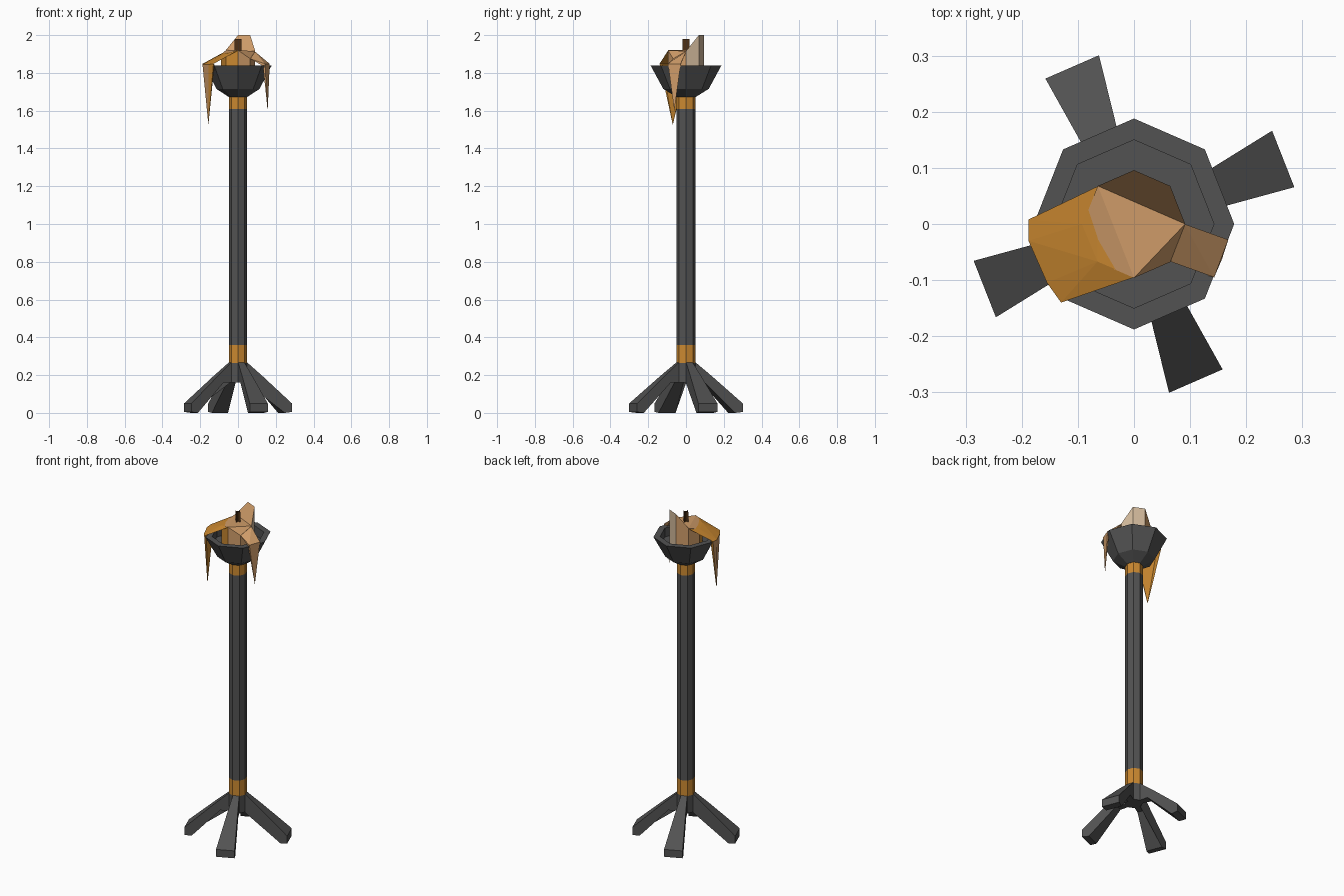
import bpy, bmesh, math
from mathutils import Vector

if "Cube" in bpy.data.objects:
    bpy.data.objects.remove(bpy.data.objects["Cube"])

SX = 0.95  # the whole stand is slightly narrower in x


def mat(name, rgb):
    m = bpy.data.materials.new(name)
    m.diffuse_color = (*rgb, 1)
    m.use_nodes = True
    m.node_tree.nodes["Principled BSDF"].inputs["Base Color"].default_value = m.diffuse_color
    return m


IRON = mat("dark iron", (0.085, 0.085, 0.085))
GOLD = mat("gold", (0.60, 0.25, 0.03))
TAN = mat("tan wax", (0.62, 0.33, 0.14))
CREAM = mat("cream wax", (0.66, 0.50, 0.34))
BROWN = mat("wick brown", (0.075, 0.03, 0.008))


def finish(name, bm, mats, rule=None, recalc=True):
    if recalc:
        bmesh.ops.recalc_face_normals(bm, faces=bm.faces)
    bm.normal_update()
    if rule:
        for f in bm.faces:
            f.material_index = rule(f)
    me = bpy.data.meshes.new(name)
    bm.to_mesh(me)
    bm.free()
    for m in mats:
        me.materials.append(m)
    ob = bpy.data.objects.new(name, me)
    bpy.context.collection.objects.link(ob)
    return ob


def lathe(profile):
    """Eight-sided turned solid from (radius, z) pairs, capped at both ends."""
    bm = bmesh.new()
    rings = [[bm.verts.new((r * SX * math.cos(i * math.pi / 4),
                            r * math.sin(i * math.pi / 4), z)) for i in range(8)]
             for r, z in profile]
    for a, b in zip(rings, rings[1:]):
        for i in range(8):
            j = (i + 1) % 8
            bm.faces.new((a[i], a[j], b[j], b[i]))
    bm.faces.new(rings[0][::-1])
    bm.faces.new(rings[-1])
    return bm


def hull(points):
    bm = bmesh.new()
    vs = [bm.verts.new(p) for p in points]
    r = bmesh.ops.convex_hull(bm, input=vs)
    loose = [g for g in set(r["geom_interior"] + r["geom_unused"])
             if isinstance(g, bmesh.types.BMVert)]
    bmesh.ops.delete(bm, geom=loose, context='VERTS')
    return bm


# Pole with two gold collars, coloured by height
def collar(f):
    z = f.calc_center_median().z
    return int(0.27 < z < 0.36 or 1.61 < z < 1.675)


R = 0.051
finish("pole", lathe([(R, z) for z in (0.16, 0.265, 0.36, 1.61, 1.675)]),
       [IRON, GOLD], collar)

# Bowl with flat rim and sunken floor
finish("bowl", lathe([(0.052, 1.673), (0.12, 1.715), (0.188, 1.84),
                      (0.15, 1.84), (0.15, 1.785)]), [IRON])

# Four splayed legs, widening towards the foot
LEG = [(0.04, 0.27), (0.05, 0.265), (0.135, 0.195), (0.303, 0.05),
       (0.303, 0.005), (0.262, 0.0), (0.098, 0.16), (0.04, 0.16)]
for k in range(4):
    ang = math.radians(22.5 + 90 * k)
    bm = bmesh.new()
    sides = []
    for s in (-1, 1):
        row = []
        for r, z in LEG:
            w = s * (0.019 + 0.14 * (r - 0.05))
            x = r * math.cos(ang) - w * math.sin(ang)
            y = r * math.sin(ang) + w * math.cos(ang)
            row.append(bm.verts.new((x * SX, y, z)))
        sides.append(row)
    n = len(LEG)
    for i in range(n):
        j = (i + 1) % n
        bm.faces.new((sides[0][i], sides[0][j], sides[1][j], sides[1][i]))
    bm.faces.new(sides[0])
    bm.faces.new(sides[1])
    bmesh.ops.triangulate(bm, faces=[f for f in bm.faces if len(f.verts) > 4])
    finish(f"leg_{k + 1}", bm, [IRON])

# Candle stub: eight-sided, high at the back, melted at the front
TOP_Z = [1.915, 2.0, 2.0, 1.92, 1.895, 1.90, 1.92, 1.875]
bm = bmesh.new()
lo, hi = [], []
for i, z in enumerate(TOP_Z):
    a = i * math.pi / 4
    x, y = 0.096 * SX * math.cos(a), 0.096 * math.sin(a)
    lo.append(bm.verts.new((x, y, 1.785)))
    hi.append(bm.verts.new((x, y, z)))
for i in range(8):
    j = (i + 1) % 8
    bm.faces.new((lo[i], lo[j], hi[j], hi[i]))
bm.faces.new(lo[::-1])
for f in ((0, 1, 2, 3), (0, 3, 6), (3, 4, 5, 6), (0, 6, 7)):
    bm.faces.new([hi[i] for i in f])


def candle_rule(f):
    n = f.normal
    if abs(n.z) < 0.1 and n.x > 0 and n.y > 0:
        return 1
    if abs(n.z) < 0.1 and n.x < 0 and n.y < 0:
        return 2
    return 0


finish("candle", bm, [TAN, CREAM, GOLD], candle_rule)

# Melted wax running over the rim: a gold sheet on the left, tan on the right
C = [v for v in [Vector((-0.065, 0.067, 1.915)), Vector((-0.093, 0, 1.897)),
                 Vector((-0.065, -0.067, 1.902)), Vector((0, -0.095, 1.918))]]
EDGE = [(-0.188, 0.008, 1.848), (-0.188, -0.03, 1.845),
        (-0.155, -0.105, 1.845), (-0.13, -0.14, 1.848)]
finish("left_wax_sheet", hull(C + [Vector(p) for p in EDGE]), [GOLD, TAN],
       lambda f: int(f.normal.y > 0.25))
finish("left_drip", hull([Vector(p) for p in EDGE]
                         + [Vector((-0.165, 0.0, 1.845)), Vector((-0.125, -0.125, 1.845)),
                            Vector((-0.157, -0.07, 1.525))]), [GOLD, TAN],
       lambda f: int(f.normal.x < -0.9))

REDGE = [(0.168, -0.028, 1.848), (0.143, -0.095, 1.848)]
finish("right_wax_sheet", hull([Vector(p) for p in REDGE]
                               + [Vector((0.09, 0, 1.913)), Vector((0.065, -0.067, 1.875)),
                                  Vector((0.15, -0.03, 1.838)), Vector((0.13, -0.09, 1.838))]),
       [TAN])
finish("right_drip", hull([Vector(p) for p in REDGE]
                          + [Vector((0.155, -0.03, 1.84)), Vector((0.132, -0.092, 1.84)),
                             Vector((0.157, -0.062, 1.6))]), [TAN])

# Wick: two crossed plates
bm = bmesh.new()
for dx, dy in ((0.018, 0), (0, 0.018)):
    bm.faces.new([bm.verts.new(p) for p in ((-dx, -dy, 1.90), (dx, dy, 1.90),
                                            (dx, dy, 1.98), (-dx, -dy, 1.98))])
finish("wick", bm, [BROWN], recalc=False)
